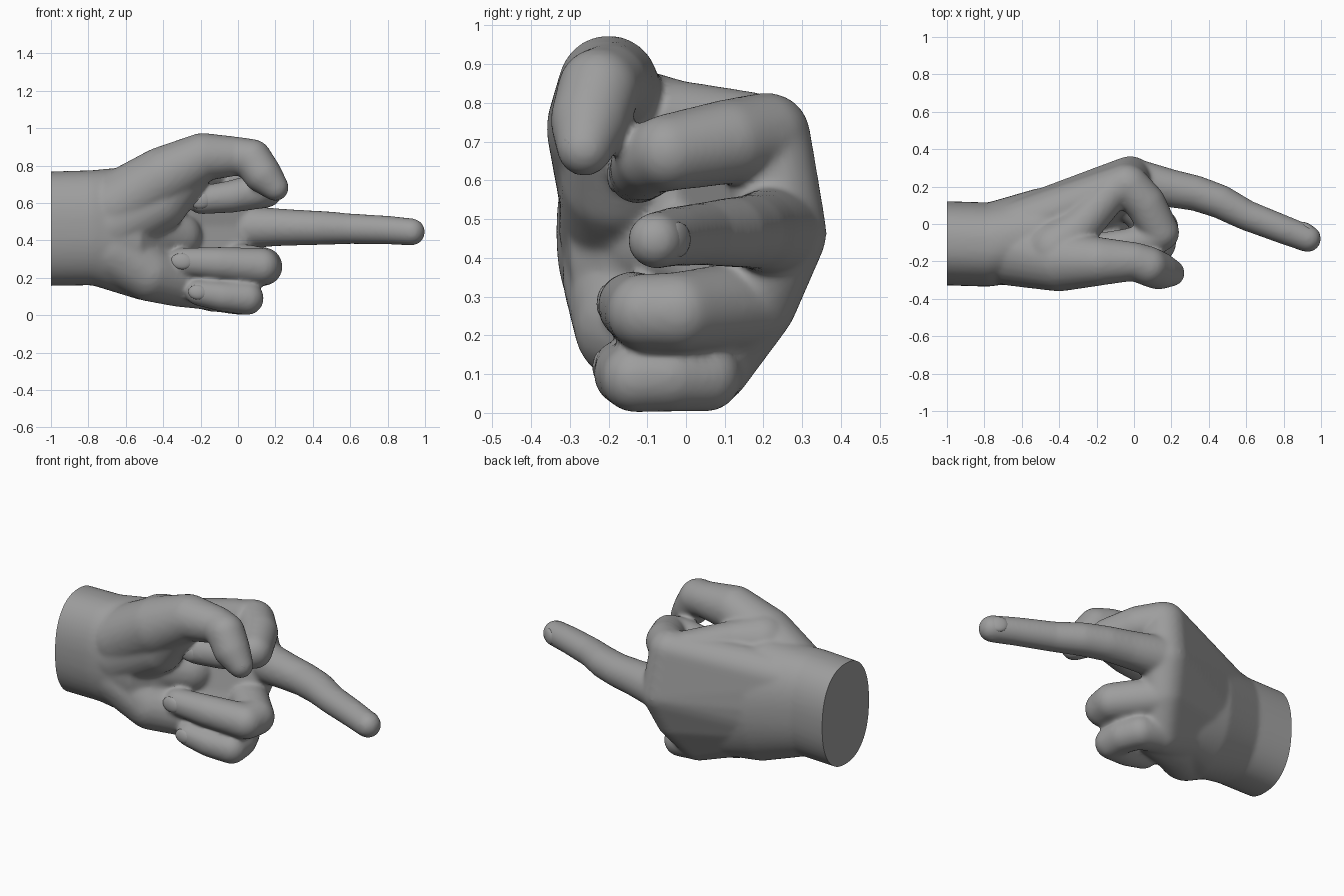
import bpy, bmesh, math
from mathutils import Vector

if "Cube" in bpy.data.objects:
    bpy.data.objects.remove(bpy.data.objects["Cube"])

# Evenly spread directions used for every rounded form
N = 220
DIRS = []
for i in range(N):
    h = 1 - 2 * (i + 0.5) / N
    a = i * math.pi * (3 - math.sqrt(5))
    r = math.sqrt(1 - h * h)
    DIRS.append(Vector((r * math.cos(a), r * math.sin(a), h)))

body = bmesh.new()


def ball(b):
    return [Vector(b[:3]) + d * b[3] for d in DIRS]


def add_hull(points):
    """Convex skin around the points, added to the hand body."""
    bm = bmesh.new()
    for p in points:
        bm.verts.new(p)
    bmesh.ops.convex_hull(bm, input=bm.verts[:])
    bmesh.ops.delete(bm, geom=[v for v in bm.verts if not v.link_faces], context='VERTS')
    bmesh.ops.recalc_face_normals(bm, faces=bm.faces[:])
    me = bpy.data.meshes.new("piece")
    bm.to_mesh(me)
    bm.free()
    body.from_mesh(me)
    bpy.data.meshes.remove(me)


def limb(*balls):
    """Chain of tapered capsules through (x, y, z, radius)."""
    for a, b in zip(balls, balls[1:]):
        add_hull(ball(a) + ball(b))


def section(x, y0, y1, z0, z1, e=2.3):
    """Rounded cross-section of the wrist."""
    pts = []
    for i in range(48):
        t = 2 * math.pi * i / 48
        c, s = math.cos(t), math.sin(t)
        pts.append(Vector((x,
                           (y0 + y1) / 2 + (y1 - y0) / 2 * math.copysign(abs(c) ** (2 / e), c),
                           (z0 + z1) / 2 + (z1 - z0) / 2 * math.copysign(abs(s) ** (2 / e), s))))
    return pts


# Wrist, tapering into the palm
w = [section(-1.1, -.325, .125, .155, .765), section(-.78, -.335, .115, .16, .775),
     section(-.52, -.30, .19, .08, .8, 2.1), section(-.28, -.07, .2, .09, .74, 2)]
for a, b in zip(w, w[1:]):
    add_hull(a + b)

# Back of the hand: neighbouring metacarpals wrapped together
meta = [((-.72, -.06, .60, .15), (-.04, .21, .715, .112)),
        ((-.72, -.05, .48, .15), (-.02, .24, .465, .124)),
        ((-.72, -.06, .36, .15), (-.06, .17, .29, .118)),
        ((-.68, -.1, .3, .13), (-.13, .06, .125, .108))]
for m, n in zip(meta, meta[1:]):
    add_hull(sum((ball(b) for b in m + n), []))

# Palm pads, thumb base and web
limb((-.65, -.13, .45, .19), (-.33, .02, .42, .14))
limb((-.67, -.14, .35, .18), (-.48, -.14, .225, .15), (-.32, -.05, .185, .14),
     (-.15, .01, .145, .118))
limb((-.67, -.14, .48, .19), (-.42, -.17, .6, .155), (-.26, -.18, .78, .125))
limb((-.42, -.14, .73, .16), (-.3, -.03, .75, .11), (-.13, .16, .73, .1))

# Thumb
limb((-.66, -.14, .57, .19), (-.4, -.195, .735, .166), (-.19, -.2, .845, .13),
     (0, -.2, .85, .103), (.075, -.225, .835, .107), (.13, -.248, .755, .103),
     (.2, -.262, .682, .072))
# Index finger, curled
limb((-.03, .205, .715, .112), (.06, .11, .7, .11), (.143, -.045, .672, .1),
     (.09, -.085, .66, .095), (-.03, -.11, .635, .087), (-.195, -.125, .615, .076))
# Middle finger, pointing
limb((-.02, .237, .47, .12), (.2, .19, .47, .102), (.33, .165, .468, .095),
     (.46, .12, .466, .091), (.6, .047, .462, .082), (.8, -.03, .455, .077),
     (.928, -.078, .445, .073))
# Ring finger, curled
limb((-.06, .165, .28, .115), (.135, -.02, .26, .104), (.125, -.105, .26, .1),
     (-.1, -.138, .275, .09), (-.295, -.15, .285, .076))
# Little finger, curled
limb((-.13, .06, .125, .105), (.0, .05, .095, .093), (.04, -.04, .095, .093),
     (.048, -.13, .09, .09), (-.08, -.157, .1, .082), (-.21, -.168, .12, .07))

# Fuse and smooth all pieces into one skin
mesh = bpy.data.meshes.new("hand")
body.to_mesh(mesh)
body.free()
hand = bpy.data.objects.new("hand", mesh)
bpy.context.collection.objects.link(hand)
rm = hand.modifiers.new("fuse", 'REMESH')
rm.mode = 'VOXEL'
rm.voxel_size = 0.011
sm = hand.modifiers.new("soften", 'SMOOTH')
sm.factor = 0.5
sm.iterations = 14
dg = bpy.context.evaluated_depsgraph_get()
skin = bpy.data.meshes.new_from_object(hand.evaluated_get(dg))
hand.modifiers.clear()
hand.data = skin

# Keep only the outer skin, then cut the wrist flat and cap it
bm = bmesh.new()
bm.from_mesh(skin)
left, outer = set(bm.verts), set()
while left:
    seed = left.pop()
    island, stack = {seed}, [seed]
    while stack:
        for e in stack.pop().link_edges:
            for v in e.verts:
                if v in left:
                    left.remove(v)
                    island.add(v)
                    stack.append(v)
    if len(island) > len(outer):
        outer = island
bmesh.ops.delete(bm, geom=[v for v in bm.verts if v not in outer], context='VERTS')
bmesh.ops.bisect_plane(bm, geom=bm.verts[:] + bm.edges[:] + bm.faces[:],
                       plane_co=(-1, 0, 0), plane_no=(1, 0, 0), clear_inner=True)
bmesh.ops.holes_fill(bm, edges=[e for e in bm.edges if e.is_boundary], sides=0)
bmesh.ops.recalc_face_normals(bm, faces=bm.faces[:])
bm.to_mesh(skin)
bm.free()


def nail(name, pos, along, out, length, width):
    """Thin oval plate set into a fingertip."""
    x = Vector(along).normalized()
    y = Vector(out).cross(x).normalized()
    z = x.cross(y)
    bm = bmesh.new()
    bmesh.ops.create_uvsphere(bm, u_segments=20, v_segments=12, radius=1)
    for v in bm.verts:
        c = v.co.copy()
        v.co = Vector(pos) + x * c.x * length + y * c.y * width + z * c.z * .022
    me = bpy.data.meshes.new(name)
    bm.to_mesh(me)
    bm.free()
    ob = bpy.data.objects.new(name, me)
    bpy.context.collection.objects.link(ob)
    return ob


# Fingernails
parts = [hand,
         nail("thumb_nail", (.222, -.27, .722), (.65, -.1, -.65), (.7, -.1, .7), .058, .05),
         nail("index_nail", (-.2, -.182, .615), (-1, .0, -.1), (.0, -1, 0), .06, .046),
         nail("middle_nail", (.93, -.021, .447), (.87, -.5, -.05), (.45, .9, 0), .054, .046),
         nail("ring_nail", (-.3, -.208, .288), (-1, .05, .05), (0, -1, .1), .06, .044),
         nail("little_nail", (-.215, -.219, .123), (-1, .05, .1), (0, -1, .1), .052, .04)]

# Mid-grey surface
grey = bpy.data.materials.new("mid_grey")
grey.diffuse_color = (.34, .34, .34, 1)
grey.use_nodes = True
grey.node_tree.nodes["Principled BSDF"].inputs["Base Color"].default_value = grey.diffuse_color
for ob in parts:
    ob.data.materials.clear()
    ob.data.materials.append(grey)
    ob.select_set(True)
bpy.context.view_layer.objects.active = hand
bpy.ops.object.shade_smooth_by_angle(angle=math.radians(50))
